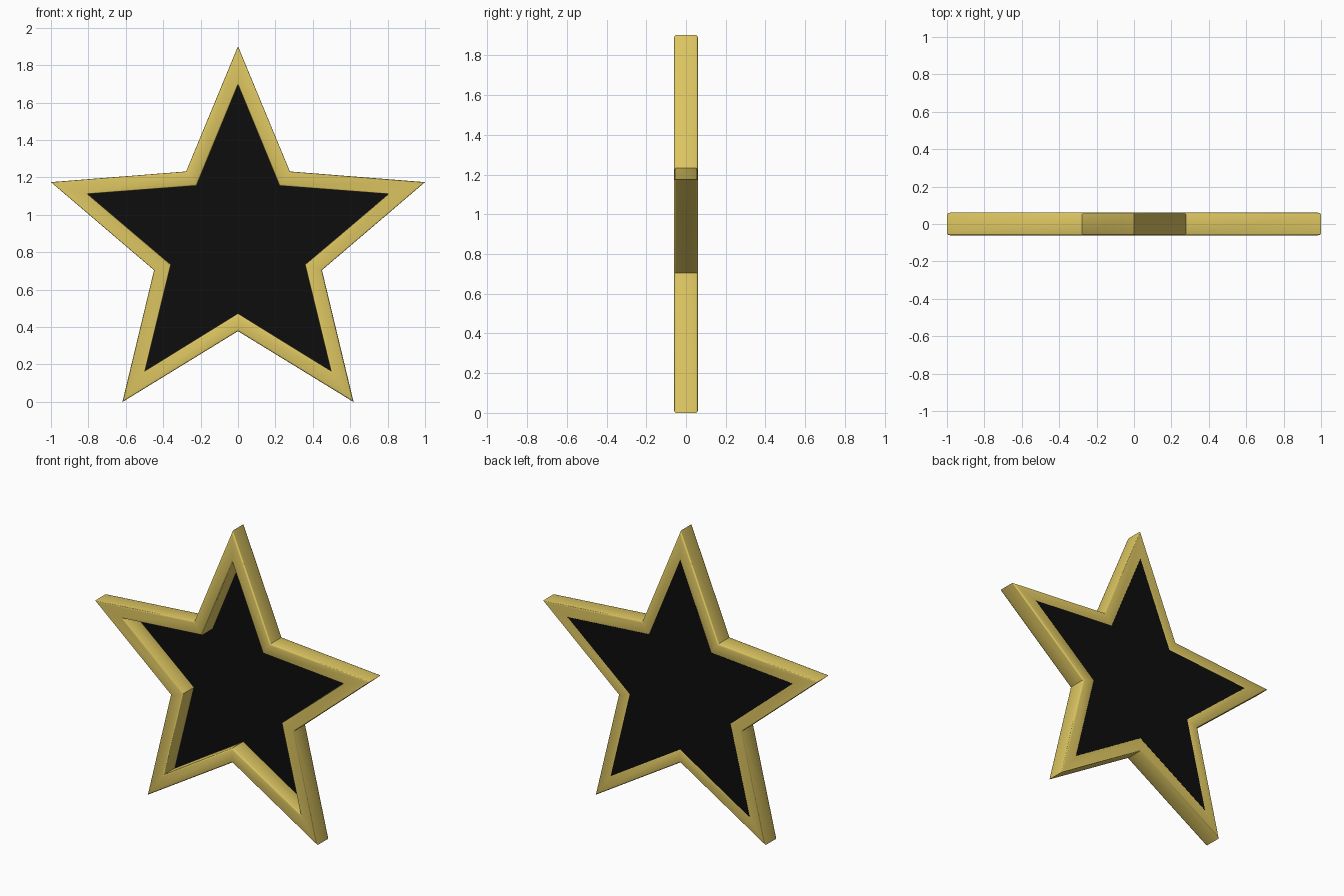
import bpy, bmesh
from math import sin, cos, pi, radians

if "Cube" in bpy.data.objects:
    bpy.data.objects.remove(bpy.data.objects["Cube"])

CZ = 0.85      # height of the star centre
HALF = 0.061   # half the frame depth


def star(tip, valley, y):
    return [((tip, valley)[i % 2] * sin(i * pi / 5), y,
             CZ + (tip, valley)[i % 2] * cos(i * pi / 5)) for i in range(10)]


def material(name, color):
    m = bpy.data.materials.new(name)
    m.diffuse_color = color
    m.use_nodes = True
    m.node_tree.nodes["Principled BSDF"].inputs["Base Color"].default_value = m.diffuse_color
    return m


def finish(name, bm, mat):
    bmesh.ops.recalc_face_normals(bm, faces=bm.faces)
    me = bpy.data.meshes.new(name)
    bm.to_mesh(me)
    bm.free()
    ob = bpy.data.objects.new(name, me)
    bpy.context.collection.objects.link(ob)
    me.materials.append(mat)
    return ob


# Gold frame: four star loops joined into a ring with softened edges
bm = bmesh.new()
loops = [[bm.verts.new(p) for p in star(r, v, y)] for r, v, y in (
    (1.0515, 0.472, -HALF), (1.0515, 0.472, HALF),
    (0.845, 0.377, HALF), (0.845, 0.377, -HALF))]
for k in range(4):
    a, b = loops[k], loops[(k + 1) % 4]
    for i in range(10):
        j = (i + 1) % 10
        bm.faces.new((a[i], a[j], b[j], b[i]))
rims = [bm.edges.get((l[i], l[(i + 1) % 10])) for l in loops for i in range(10)]
bmesh.ops.bevel(bm, geom=rims, offset=0.009, segments=2, profile=0.5,
                affect='EDGES')
frame = finish("star_frame", bm, material("gold", (0.72, 0.56, 0.12, 1)))
bpy.context.view_layer.objects.active = frame
frame.select_set(True)
bpy.ops.object.shade_smooth_by_angle(angle=radians(50))

# Black panel closing the back of the frame
bm = bmesh.new()
face = bm.faces.new([bm.verts.new(p) for p in star(0.86, 0.385, HALF - 0.004)])
ext = bmesh.ops.extrude_face_region(bm, geom=[face])
bmesh.ops.translate(bm, vec=(0, 0.0045, 0),
                    verts=[g for g in ext["geom"] if isinstance(g, bmesh.types.BMVert)])
finish("back_panel", bm, material("black", (0.004, 0.004, 0.004, 1)))
